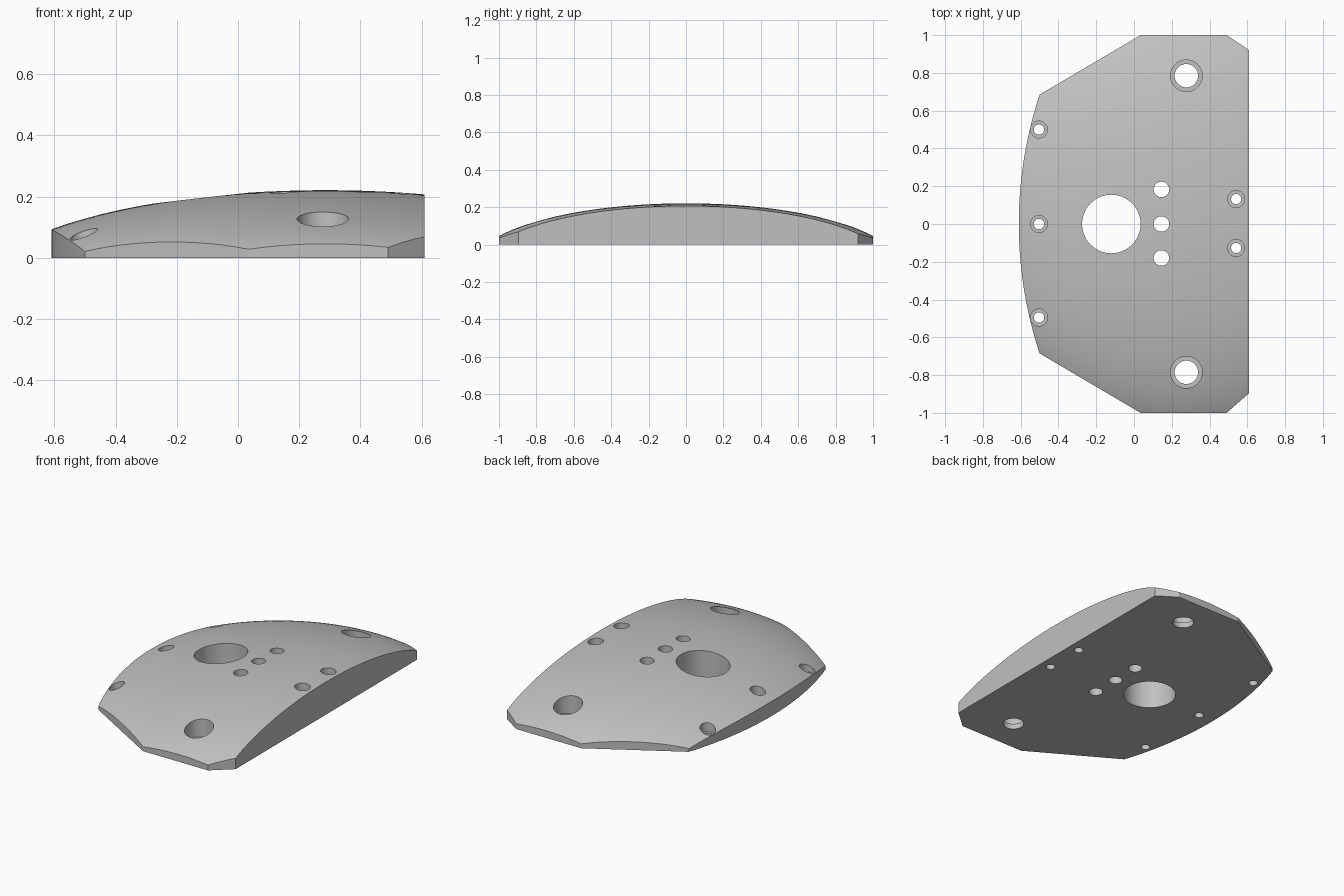
import bpy, bmesh, math
from mathutils import Matrix, Vector

cube = bpy.data.objects.get("Cube")
if cube:
    bpy.data.objects.remove(cube, do_unlink=True)

GREY = (0.53, 0.53, 0.53, 1)
grey = bpy.data.materials.new("plain_grey")
grey.use_nodes = True
grey.diffuse_color = GREY
grey.node_tree.nodes["Principled BSDF"].inputs["Base Color"].default_value = GREY


def make_object(name, bm):
    mesh = bpy.data.meshes.new(name)
    bmesh.ops.recalc_face_normals(bm, faces=bm.faces[:])
    bm.to_mesh(mesh)
    bm.free()
    mesh.materials.append(grey)
    obj = bpy.data.objects.new(name, mesh)
    bpy.context.collection.objects.link(obj)
    return obj


def add_cylinder(bm, x, y, radius, bottom, top, sides=48):
    bmesh.ops.create_cone(
        bm, cap_ends=True, segments=sides, radius1=radius, radius2=radius,
        depth=top - bottom, matrix=Matrix.Translation((x, y, (bottom + top) / 2)))


def apply_boolean(target, cutter, operation):
    mod = target.modifiers.new(operation.lower(), 'BOOLEAN')
    mod.operation = operation
    mod.solver = 'EXACT'
    mod.object = cutter
    bpy.context.view_layer.objects.active = target
    bpy.ops.object.modifier_apply(modifier=mod.name)
    bpy.data.objects.remove(cutter, do_unlink=True)


# Plate outline: straight right edge, chamfers, and a bowed left edge
outline = [(0.49, -1), (0.61, -0.895), (0.61, 0.92), (0.49, 1), (0.035, 1)]
half, bow = 0.685, 0.11
arc_radius = (half ** 2 + bow ** 2) / (2 * bow)
swing = math.asin(half / arc_radius)
steps = 24
for i in range(steps + 1):
    a = swing * (1 - 2 * i / steps)
    outline.append((-0.61 + arc_radius * (1 - math.cos(a)), arc_radius * math.sin(a)))
outline.append((0.035, -1))

bm = bmesh.new()
base = bm.faces.new([bm.verts.new((x, y, 0)) for x, y in outline])
raised = bmesh.ops.extrude_face_region(bm, geom=[base])["geom"]
bmesh.ops.translate(bm, vec=Vector((0, 0, 0.4)),
                    verts=[v for v in raised if isinstance(v, bmesh.types.BMVert)])
plate = make_object("domed_plate", bm)

# Shallow dome over the plate
bm = bmesh.new()
width, height, peak = 1.14, 0.337, 0.221
bmesh.ops.create_uvsphere(
    bm, u_segments=128, v_segments=96, radius=1,
    matrix=Matrix.Translation((0.285, 0, peak - height)) @ Matrix.Diagonal((width, width, height, 1)))
apply_boolean(plate, make_object("dome_cutter", bm), 'INTERSECT')

# Holes: counterbored fixings as (x, y, hole radius, counterbore radius)
fixings = [(0.277, s * 0.785, 0.062, 0.084) for s in (-1, 1)]
fixings += [(-0.503, y, 0.027, 0.045) for y in (-0.495, 0, 0.5)]
fixings += [(0.541, y, 0.027, 0.045) for y in (-0.127, 0.132)]
plain = [(-0.12, 0, 0.155)] + [(0.145, y, 0.041) for y in (-0.18, 0, 0.183)]

bm = bmesh.new()
for x, y, radius in plain + [f[:3] for f in fixings]:
    add_cylinder(bm, x, y, radius, -0.1, 0.5, 64)
apply_boolean(plate, make_object("hole_cutter", bm), 'DIFFERENCE')

bm = bmesh.new()
for x, y, _, radius in fixings:
    add_cylinder(bm, x, y, radius, 0.035, 0.5)
apply_boolean(plate, make_object("counterbore_cutter", bm), 'DIFFERENCE')

# Smooth dome and bores with crisp rims
bpy.ops.object.select_all(action='DESELECT')
plate.select_set(True)
bpy.context.view_layer.objects.active = plate
bpy.ops.object.shade_smooth_by_angle(angle=math.radians(30))
